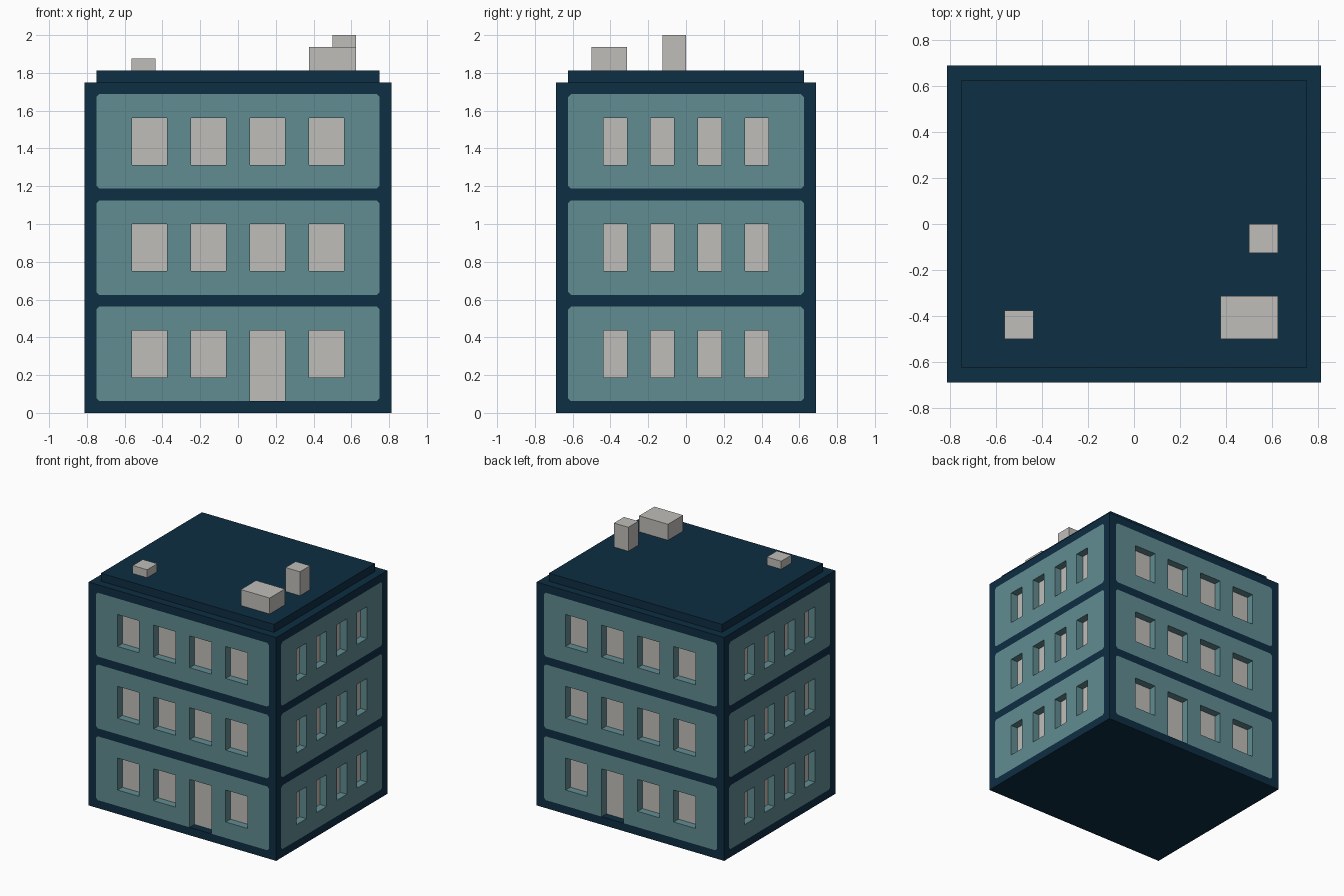
import bpy, bmesh, math
from mathutils import Matrix

cube = bpy.data.objects.get("Cube")
if cube:
    bpy.data.objects.remove(cube, do_unlink=True)

U = 1 / 16                      # building module
HX, HY, HZ = 13 * U, 11 * U, 28 * U
WALL = U                        # facade thickness, also window recess
STOREY = 9 * U


def srgb(*rgb):
    return [(c / 255 / 12.92) if c <= 10 else ((c / 255 + 0.055) / 1.055) ** 2.4 for c in rgb]


def material(name, *rgb):
    col = (*srgb(*rgb), 1)
    m = bpy.data.materials.new(name)
    m.diffuse_color = col
    m.use_nodes = True
    bsdf = m.node_tree.nodes["Principled BSDF"]
    bsdf.inputs["Base Color"].default_value = col
    bsdf.inputs["Roughness"].default_value = 0.9
    return m


NAVY = material("navy trim", 13, 46, 67)
TEAL = material("teal wall", 97, 140, 145)
PALE = material("pale grey", 192, 190, 186)


def add_object(name, mesh, mat):
    mesh.materials.clear()
    mesh.materials.append(mat)
    ob = bpy.data.objects.new(name, mesh)
    bpy.context.collection.objects.link(ob)
    return ob


def boxes(name, mat, spans, matrix=Matrix()):
    """One object made of boxes given as (x0, x1, y0, y1, z0, z1)."""
    bm = bmesh.new()
    for x0, x1, y0, y1, z0, z1 in spans:
        m = Matrix.Translation(((x0 + x1) / 2, (y0 + y1) / 2, (z0 + z1) / 2))
        m = m @ Matrix.Diagonal((x1 - x0, y1 - y0, z1 - z0, 1))
        bmesh.ops.create_cube(bm, size=1, matrix=matrix @ m)
    mesh = bpy.data.meshes.new(name)
    bm.to_mesh(mesh)
    bm.free()
    return add_object(name, mesh, mat)


def rect(u0, u1, v0, v1):
    return [(u0, v0), (u1, v0), (u1, v1), (u0, v1)]


def panel_outline(half, v0, v1, door=None):
    """Panel with clipped corners, optionally notched by a door (u0, u1, top)."""
    c = U / 4
    pts = [(-half, v1 - c), (-half, v0 + c), (-half + c, v0)]
    if door:
        a, b, top = door
        pts += [(a, v0), (a, top), (b, top), (b, v0)]
    return pts + [(half - c, v0), (half, v0 + c), (half, v1 - c), (half - c, v1), (-half + c, v1)]


def cut_sheet(name, mat, loops, matrix, mitre=None):
    """Wall-thick sheet from closed outlines; inner outlines become holes."""
    cu = bpy.data.curves.new(name, "CURVE")
    cu.dimensions = "2D"
    cu.fill_mode = "BOTH"
    cu.extrude = WALL / 2
    for loop in loops:
        sp = cu.splines.new("POLY")
        sp.points.add(len(loop) - 1)
        for p, (u, v) in zip(sp.points, loop):
            p.co = (u, v, 0, 1)
        sp.use_cyclic_u = True
    tmp = bpy.data.objects.new(name + " curve", cu)
    bpy.context.collection.objects.link(tmp)
    dg = bpy.context.evaluated_depsgraph_get()
    mesh = bpy.data.meshes.new_from_object(tmp.evaluated_get(dg))
    bpy.data.objects.remove(tmp, do_unlink=True)
    bpy.data.curves.remove(cu)
    bm = bmesh.new()
    bm.from_mesh(mesh)
    bmesh.ops.remove_doubles(bm, verts=bm.verts, dist=1e-5)
    # mitre the ends so neighbouring facades meet at the corners
    if mitre:
        for v in bm.verts:
            if v.co.z < 0 and abs(v.co.x) > mitre - 1e-4:
                v.co.x = math.copysign(mitre - WALL, v.co.x)
    bmesh.ops.translate(bm, verts=bm.verts, vec=(0, 0, WALL / 2))
    bmesh.ops.transform(bm, matrix=matrix, verts=bm.verts)
    bmesh.ops.recalc_face_normals(bm, faces=bm.faces)
    bm.to_mesh(mesh)
    bm.free()
    mesh.name = name
    for p in mesh.polygons:
        p.use_smooth = False
    return add_object(name, mesh, mat)


def facade(side, angle, half, depth, centres, width, door_at=None):
    # local x runs along the wall, y up, z outward
    m = (Matrix.Rotation(angle, 4, "Z") @ Matrix.Translation((0, -(depth - WALL), 0))
         @ Matrix.Rotation(math.pi / 2, 4, "X"))
    frame = [rect(-half, half, 0, HZ)]
    panes = []
    for floor in range(3):
        v0 = U + floor * STOREY
        v1, sill, head = v0 + 8 * U, v0 + 2 * U, v0 + 6 * U
        frame.append(panel_outline(half - U, v0, v1))
        door, holes = None, []
        for c in centres:
            a, b = c - width / 2, c + width / 2
            if floor == 0 and c == door_at:
                door = (a, b, head)
                boxes(f"door_{side}", PALE, [(a, b, v0, head, 0, 0.004)], m)
            else:
                holes.append(rect(a, b, sill, head))
                panes.append((a, b, sill, head, 0, 0.004))
        cut_sheet(f"wall_panel_{side}_{floor + 1}", TEAL,
                  [panel_outline(half - U, v0, v1, door)] + holes, m)
    cut_sheet(f"wall_frame_{side}", NAVY, frame, m, mitre=half)
    boxes(f"windows_{side}", PALE, panes, m)


# Solid core behind the facades, and the raised roof
boxes("building_core", NAVY, [(-HX + U, HX - U, -HY + U, HY - U, 0, HZ)])
boxes("roof_slab", NAVY, [(-HX + U, HX - U, -HY + U, HY - U, HZ, HZ + U)])

# Four facades, with a door at the front and the back
wide = [k * U for k in (-7.5, -2.5, 2.5, 7.5)]
narrow = [k * U for k in (-6, -2, 2, 6)]
facade("front", 0, HX, HY, wide, 3 * U, 2.5 * U)
facade("back", math.pi, HX, HY, wide, 3 * U, -2.5 * U)
facade("left", math.pi / 2, HY, HX, narrow, 2 * U)
facade("right", -math.pi / 2, HY, HX, narrow, 2 * U)

# Rooftop units
roof = HZ + U
boxes("roof_unit_large", PALE, [(6 * U, 10 * U, -8 * U, -5 * U, roof, roof + 2 * U)])
boxes("roof_chimney", PALE, [(8 * U, 10 * U, -2 * U, 0, roof, roof + 3 * U)])
boxes("roof_vent", PALE, [(-9 * U, -7 * U, -8 * U, -6 * U, roof, roof + U)])
